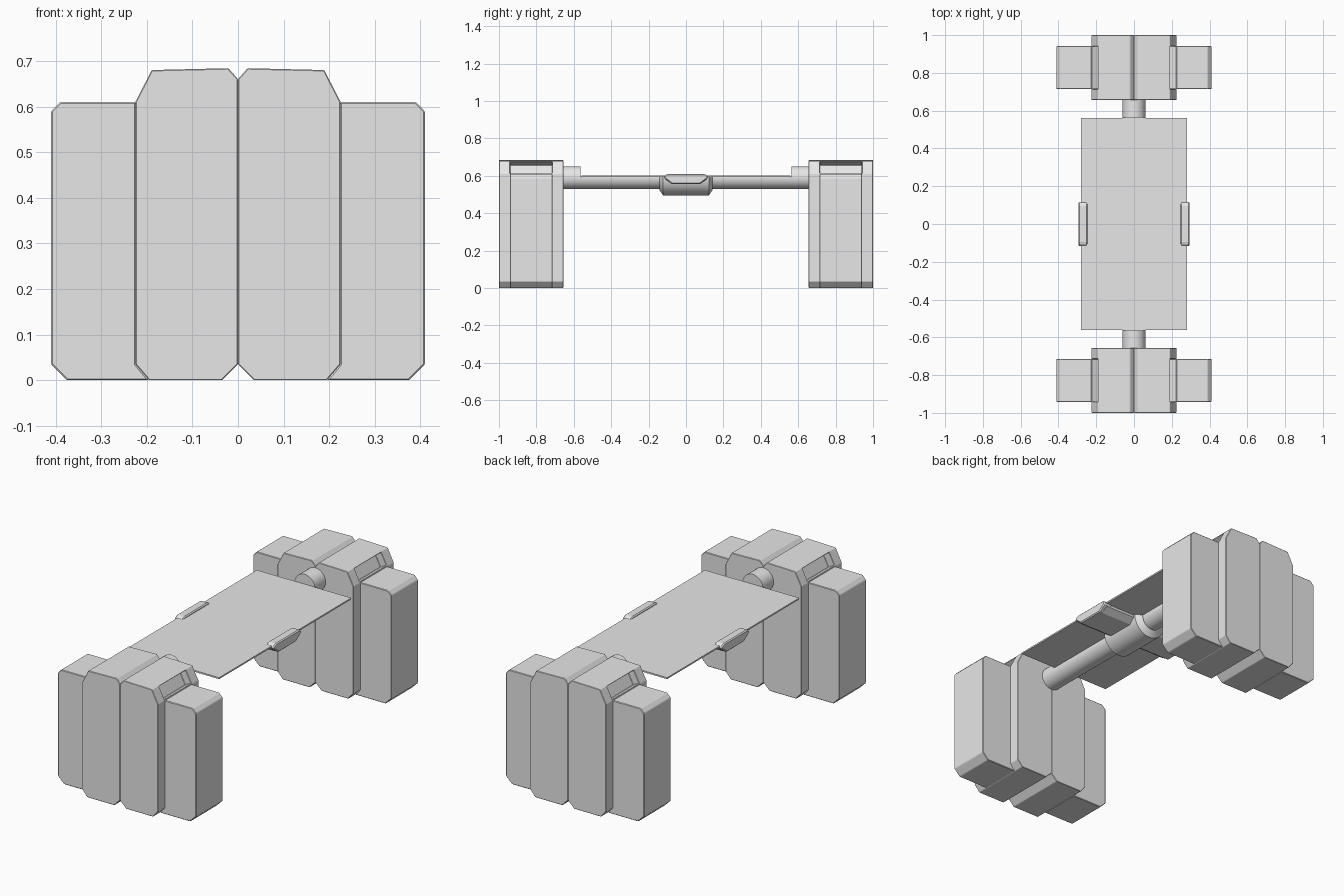
import bpy, bmesh, math
from mathutils import Vector

if "Cube" in bpy.data.objects:
    bpy.data.objects.remove(bpy.data.objects["Cube"])

grey = bpy.data.materials.new("plain grey")
grey.use_nodes = True
grey.diffuse_color = (0.8, 0.8, 0.8, 1)
grey.node_tree.nodes["Principled BSDF"].inputs["Base Color"].default_value = (0.8, 0.8, 0.8, 1)


def finish(name, bm, bevel=0, smooth=False):
    bmesh.ops.recalc_face_normals(bm, faces=bm.faces[:])
    mesh = bpy.data.meshes.new(name)
    bm.to_mesh(mesh)
    bm.free()
    mesh.materials.append(grey)
    ob = bpy.data.objects.new(name, mesh)
    bpy.context.collection.objects.link(ob)
    if bevel:
        mod = ob.modifiers.new("edge bevel", 'BEVEL')
        mod.width = bevel
        mod.segments = 1
        mod.limit_method = 'ANGLE'
    if smooth:
        bpy.ops.object.select_all(action='DESELECT')
        ob.select_set(True)
        bpy.context.view_layer.objects.active = ob
        bpy.ops.object.shade_smooth_by_angle(angle=math.radians(30))
    return ob


def prism(points, start, shift):
    """Extrude a closed outline of 3D points along a shift vector."""
    bm = bmesh.new()
    face = bm.faces.new([bm.verts.new(Vector(p) + Vector(start)) for p in points])
    out = bmesh.ops.extrude_face_region(bm, geom=[face])
    bmesh.ops.translate(bm, vec=shift, verts=[v for v in out["geom"]
                                            if isinstance(v, bmesh.types.BMVert)])
    bmesh.ops.recalc_face_normals(bm, faces=bm.faces[:])
    return bm


def lathe_y(name, profile, z, cut=None, sides=32):
    """Round part along y from (y, radius) pairs, optionally cut flat on top."""
    bm = bmesh.new()
    rings = []
    for y, r in profile:
        rings.append([bm.verts.new((r * math.cos(a), y, z + r * math.sin(a)))
                      for a in (math.tau * i / sides for i in range(sides))])
    for a, b in zip(rings, rings[1:]):
        for i in range(sides):
            j = (i + 1) % sides
            bm.faces.new((a[i], a[j], b[j], b[i]))
    bm.faces.new(rings[0])
    bm.faces.new(rings[-1])
    if cut is not None:
        bmesh.ops.bisect_plane(bm, geom=bm.verts[:] + bm.edges[:] + bm.faces[:],
                               plane_co=(0, 0, cut), plane_no=(0, 0, 1), clear_outer=True)
        bmesh.ops.holes_fill(bm, edges=[e for e in bm.edges if e.is_boundary], sides=0)
    finish(name, bm, smooth=True)


# Leg outlines in x and z
INNER = [(0.035, 0), (0.195, 0), (0.225, 0.035), (0.225, 0.61),
         (0.189, 0.68), (0.021, 0.684), (0, 0.66), (0, 0.035)]
OUTER = [(0.195, 0), (0.375, 0), (0.41, 0.035), (0.41, 0.589),
         (0.39, 0.61), (0.224, 0.61), (0.224, 0.035)]


def inner_leg(name, sx, mid):
    bm = prism([(sx * x, 0, z) for x, z in INNER], (0, mid - 0.172, 0), (0, 0.344, 0))
    # Recessed panel in the sloping shoulder
    slope = next(f for f in bm.faces if f.normal.x * sx > 0.7 and 0.2 < f.normal.z < 0.7)
    normal = slope.normal.copy()
    bmesh.ops.inset_individual(bm, faces=[slope], thickness=0.006)
    for v in slope.verts:
        v.co.y = mid + math.copysign(0.113, v.co.y - mid)
    out = bmesh.ops.extrude_discrete_faces(bm, faces=[slope])["faces"][0]
    bmesh.ops.translate(bm, vec=normal * -0.04, verts=out.verts[:])
    finish(name, bm, bevel=0.003)


for end, sy in (("front", -1), ("back", 1)):
    mid = sy * 0.828
    for side, sx in (("right", -1), ("left", 1)):
        inner_leg(f"{end}_{side}_inner_leg", sx, mid)
        bm = prism([(sx * x, 0, z) for x, z in OUTER], (0, mid - 0.114, 0), (0, 0.228, 0))
        finish(f"{end}_{side}_outer_leg", bm, bevel=0.003)
    # Round stub joining the deck to the legs
    lathe_y(f"{end}_axle_stub", [(sy * 0.565, 0.061), (sy * 0.67, 0.061)], 0.59)

# Thin deck
deck = prism([(-0.28, -0.56, 0), (0.28, -0.56, 0), (0.28, 0.56, 0), (-0.28, 0.56, 0)],
             (0, 0, 0.593), (0, 0, 0.008))
finish("deck", deck)

# Half-round spine and its thicker collar under the deck
lathe_y("spine", [(-0.57, 0.061), (0.57, 0.061)], 0.59, cut=0.595)
lathe_y("collar", [(-0.142, 0.065), (-0.122, 0.096), (0.122, 0.096), (0.142, 0.065)],
        0.59, cut=0.595)

# Cross bar under the deck, with a grip at each side
BAR = [(-0.075, 0.556), (0.075, 0.556), (0.112, 0.58), (0.112, 0.595),
       (-0.112, 0.595), (-0.112, 0.58)]
finish("cross_bar", prism([(0, y, z) for y, z in BAR], (-0.275, 0, 0), (0.55, 0, 0)))
GRIP = [(-0.075, 0.556), (0.075, 0.556), (0.117, 0.588), (0.117, 0.599),
        (0.1, 0.61), (-0.1, 0.61), (-0.117, 0.599), (-0.117, 0.588)]
for side, sx in (("right", -1), ("left", 1)):
    bm = prism([(0, y, z) for y, z in GRIP], (sx * 0.247, 0, 0), (sx * 0.048, 0, 0))
    finish(f"{side}_grip", bm, bevel=0.008)
